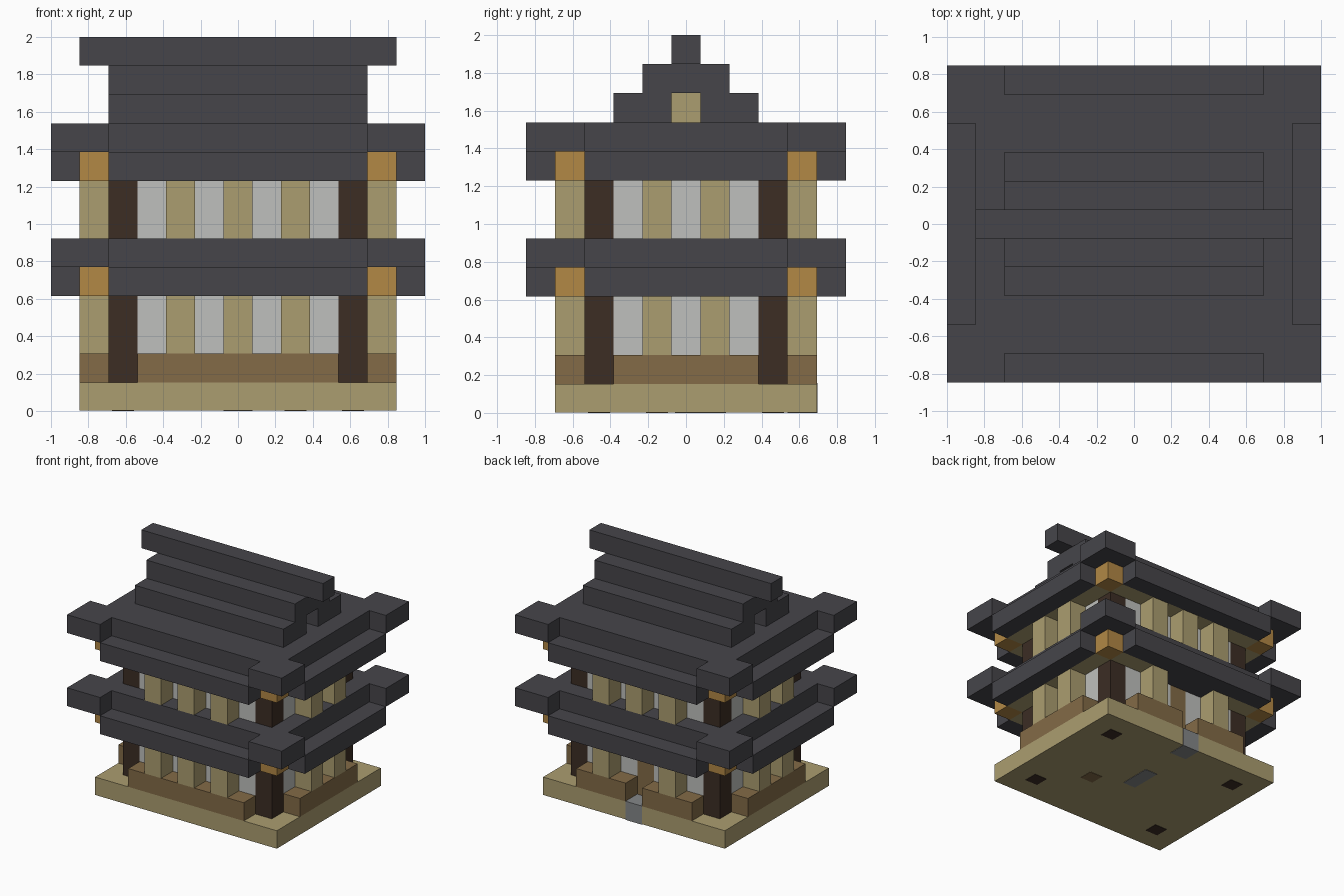
import bpy
import bmesh
from mathutils import Vector

if "Cube" in bpy.data.objects:
    bpy.data.objects.remove(bpy.data.objects["Cube"], do_unlink=True)

U = 2 / 13  # one building block


def material(name, rgb):
    lin = [((c / 255 + 0.055) / 1.055) ** 2.4 for c in rgb] + [1.0]
    m = bpy.data.materials.new(name)
    m.use_nodes = True
    m.diffuse_color = lin
    m.node_tree.nodes["Principled BSDF"].inputs["Base Color"].default_value = lin
    return m


SLATE = material("slate", (70, 69, 74))
SAND = material("sand", (171, 157, 112))
EARTH = material("earth brown", (131, 107, 71))
DARK = material("dark timber", (60, 45, 36))
GLASS = material("pale glass", (191, 192, 189))
AMBER = material("amber", (178, 136, 69))
STONE = material("stone grey", (133, 135, 137))


def finish(name, bm, mat):
    bmesh.ops.recalc_face_normals(bm, faces=bm.faces)
    mesh = bpy.data.meshes.new(name)
    bm.to_mesh(mesh)
    bm.free()
    mesh.materials.append(mat)
    obj = bpy.data.objects.new(name, mesh)
    bpy.context.collection.objects.link(obj)
    return obj


def blocks(name, mat, boxes):
    """One object from boxes given as (x range, y range, z range) in blocks."""
    bm = bmesh.new()
    for ranges in boxes:
        lo = Vector([r[0] for r in ranges]) * U
        hi = Vector([r[1] for r in ranges]) * U
        for v in bmesh.ops.create_cube(bm, size=1)["verts"]:
            v.co = [(lo[i] + hi[i]) / 2 + v.co[i] * (hi[i] - lo[i]) for i in range(3)]
    return finish(name, bm, mat)


def both(a, b):
    """A range and its mirror image."""
    return [(a, b), (-b, -a)]


def cell(c):
    return (c - 0.5, c + 0.5)


def roof_plate(name, z):
    """Slab with square upturned corners, extruded from a mirrored outline."""
    quarter = [(5.5, 3.5), (6.5, 3.5), (6.5, 5.5), (4.5, 5.5), (4.5, 4.5)]
    half = quarter + [(-x, y) for x, y in reversed(quarter)]
    outline = half + [(x, -y) for x, y in reversed(half)]
    bm = bmesh.new()
    face = bm.faces.new([bm.verts.new((x * U, y * U, z * U)) for x, y in outline])
    top = bmesh.ops.extrude_face_region(bm, geom=[face])["geom"]
    verts = [g for g in top if isinstance(g, bmesh.types.BMVert)]
    bmesh.ops.translate(bm, verts=verts, vec=(0, 0, U))
    finish(name, bm, SLATE)


def storey(prefix, foot, z, door):
    """Walls, pillars and eaves; windows start at z, pillars at foot."""
    top = z + 2
    wall = (z, top)
    blocks(prefix + "_pillars", DARK,
           [(x, y, (foot, top)) for x in both(3.5, 4.5) for y in both(2.5, 3.5)])
    # Window walls set back between the pillars
    glass = [((-3.5, 3.5), (-3.5, -2.5), wall)]
    glass += [(x, (-2.5, 2.5), wall) for x in both(3.5, 4.5)]
    if door:
        glass += [(x, (2.5, 3.5), wall) for x in both(0.5, 3.5)]
    else:
        glass += [((-3.5, 3.5), (2.5, 3.5), wall)]
    blocks(prefix + "_windows", GLASS, glass)
    # Posts in front of the windows
    posts = [(cell(c), y, wall) for c in (-2, 0, 2) for y in both(3.5, 4.5)
             if not (door and c == 0 and y[0] > 0)]
    posts += [(x, cell(c), wall) for c in (-1, 1) for x in both(4.5, 5.5)]
    blocks(prefix + "_posts", SAND, posts)
    # Ceiling, corner brackets and eaves
    beam = (top, top + 1)
    back = 3.5 if door else 4.5
    ceiling = [((-4.5, 4.5), (-4.5, back), beam)]
    ceiling += [(x, (-3.5, 3.5), beam) for x in both(4.5, 5.5)]
    if door:
        ceiling += [(x, (3.5, 4.5), beam) for x in both(1.5, 4.5)]
        blocks("door_hood", SLATE, [((-1.5, 1.5), (3.5, 4.5), beam)])
    blocks(prefix + "_ceiling", SAND, ceiling)
    blocks(prefix + "_corner_brackets", AMBER,
           [(x, y, beam) for x in both(4.5, 5.5) for y in both(3.5, 4.5)])
    eaves = [((-4.5, 4.5), y, beam) for y in both(4.5, 5.5)]
    eaves += [(x, (-3.5, 3.5), beam) for x in both(5.5, 6.5)]
    blocks(prefix + "_eaves", SLATE, eaves)
    roof_plate(prefix + "_roof", top + 1)


# Base with a doorstep and inlaid plates underneath
T = 0.02
blocks("base", SAND, [((-5.5, 5.5), (-4.5, 4.5), (T, 1))])
blocks("doorstep", STONE, [((-0.5, 0.5), (3.5, 4.5 + T), (0, 1 + T))])


def inlay(x, y, r=0.38):
    return ((x - r, x + r), (y - r, y + r), (0, T))


blocks("pillar_inlays", DARK, [inlay(x, y) for x in (-4, 4) for y in (-3, 3)])
blocks("floor_inlay_brown", EARTH, [inlay(2, -1)])
blocks("floor_inlay_grey", STONE, [((-0.38, 0.38), (-0.38, 1.38), (0, T))])

# Plinth, open at the back for the door
plinth = [((-3.5, 3.5), (-4.5, -3.5), (1, 2))]
plinth += [(x, (3.5, 4.5), (1, 2)) for x in both(0.5, 3.5)]
plinth += [(x, (-2.5, 2.5), (1, 2)) for x in both(4.5, 5.5)]
blocks("plinth", EARTH, plinth)
blocks("door", EARTH, [((-0.5, 0.5), (2.5, 3.5), (1, 4))])
inner = [(x, (2.5, 3.5), (1, 2)) for x in both(0.5, 3.5)]
inner += [((-3.5, 3.5), (-3.5, -2.5), (1, 2))]
inner += [(x, (-2.5, 2.5), (1, 2)) for x in both(3.5, 4.5)]
blocks("wall_footing", EARTH, inner)

storey("lower", 1, 2, True)
storey("upper", 6, 6, False)

# Stepped gable roof with a recessed panel at each end
step = [((-3.5, 3.5), (-2.5, 2.5), (10, 11))]
step += [(x, y, (10, 11)) for x in both(3.5, 4.5) for y in both(0.5, 2.5)]
blocks("gable_lower_step", SLATE, step)
blocks("gable_panels", SAND,
       [(x, (-0.5, 0.5), (10, 11)) for x in both(3.5, 3.5 + T)])
blocks("gable_upper_step", SLATE, [((-4.5, 4.5), (-1.5, 1.5), (11, 12))])
blocks("ridge", SLATE, [((-5.5, 5.5), (-0.5, 0.5), (12, 13))])
